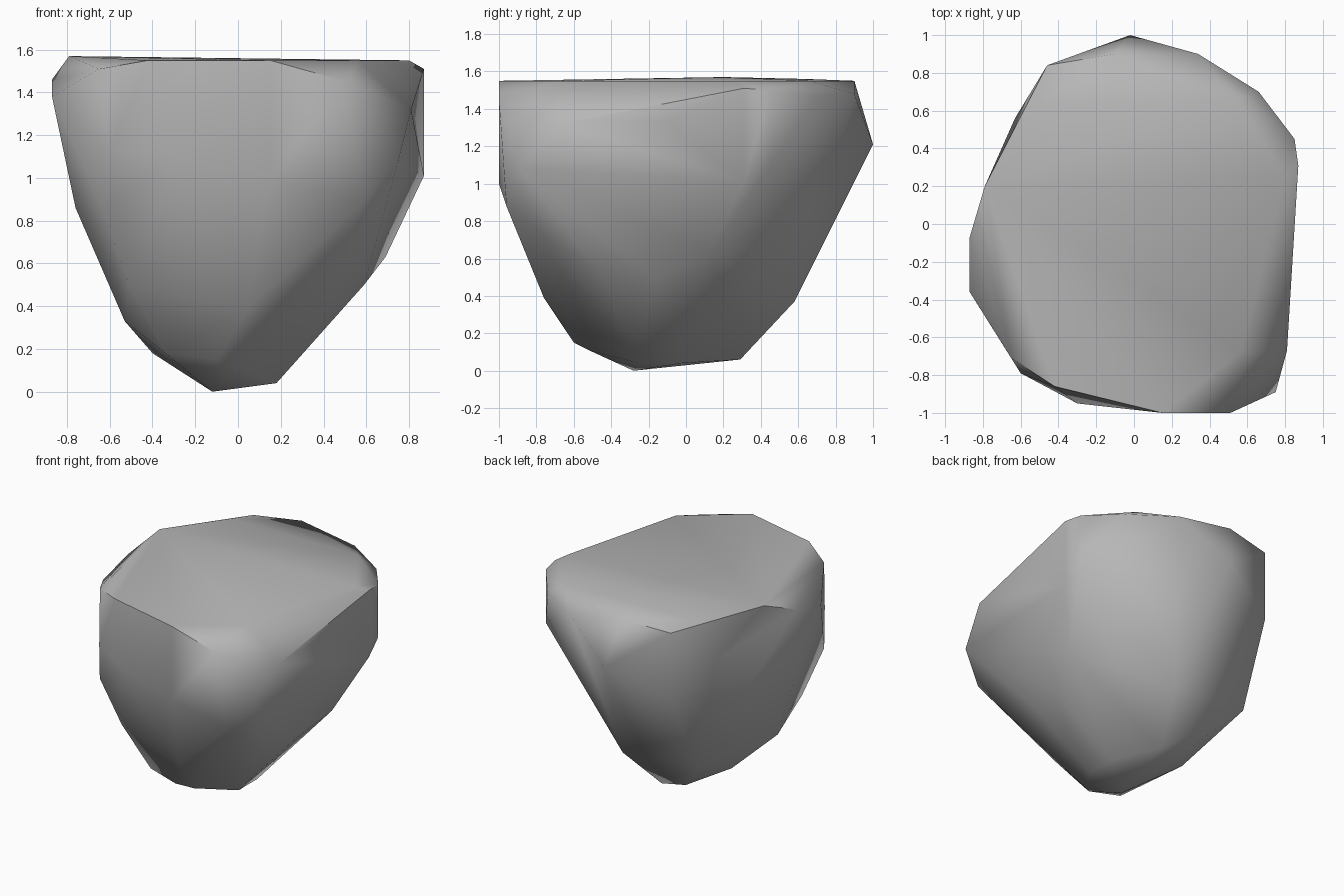
import bpy
import bmesh
import math
from mathutils import Vector

# Remove the default cube
default_cube = bpy.data.objects.get("Cube")
if default_cube:
    bpy.data.objects.remove(default_cube, do_unlink=True)


def make_material(name, colour):
    material = bpy.data.materials.new(name)
    material.use_nodes = True
    material.diffuse_color = colour
    shader = material.node_tree.nodes["Principled BSDF"]
    shader.inputs["Base Color"].default_value = colour
    shader.inputs["Roughness"].default_value = 0.9
    return material


def make_boulder(name, corners, hollow, hollow_depth, material):
    """Wrap a tight faceted skin around the corner points, then press in one corner."""
    mesh = bpy.data.meshes.new(name)
    bm = bmesh.new()
    for corner in corners + [hollow]:
        bm.verts.new(corner)
    hull = bmesh.ops.convex_hull(bm, input=bm.verts[:])
    unused = {item for key in ("geom_interior", "geom_unused") for item in hull[key]
              if isinstance(item, bmesh.types.BMVert)}
    bmesh.ops.delete(bm, geom=list(unused), context="VERTS")
    pressed = min(bm.verts, key=lambda vert: (vert.co - Vector(hollow)).length)
    pressed.co.x -= hollow_depth
    bmesh.ops.recalc_face_normals(bm, faces=bm.faces[:])
    bm.to_mesh(mesh)
    bm.free()
    mesh.materials.append(material)
    boulder = bpy.data.objects.new(name, mesh)
    bpy.context.collection.objects.link(boulder)
    return boulder


# Flat crown outline, all at one height
crown_height = 1.55
crown = [(x, y, crown_height) for x, y in (
    (.56, -.68), (.8, .25), (.54, .66), (-.1, .9), (-.42, -.86), (.15, -1))]

# Chipped rim around the crown
rim = [(-.79, .2, 1.57), (-.5, .64, 1.56), (-.46, .84, 1.52), (-.87, -.07, 1.46),
       (-.87, -.36, 1.38), (-.65, -.71, 1.51), (.51, -1, 1.45), (.81, -.67, 1.32),
       (.87, .31, 1.51), (.85, .45, 1.5), (.66, .7, 1.47), (.34, .9, 1.48)]

# Widest part of the sides
sides = [(-.02, 1, 1.21), (.85, .45, 1.1), (.87, .31, 1.01), (.75, -.89, 1.08),
         (.58, -.96, .88), (.15, -1, 1), (-.3, -.95, 1.1), (-.6, -.79, 1.13),
         (-.63, -.74, .85), (-.76, -.2, .86), (-.46, .84, 1), (-.63, .56, 1.25)]

# Tapering underside
underside = [(.69, .13, .63), (.59, -.17, .5), (.52, -.45, .52), (.12, .58, .37),
             (-.5, .56, .42), (-.53, -.33, .33), (-.51, -.65, .5), (.05, -.76, .39)]

# Small foot the boulder stands on
foot = [(-.34, -.55, .18), (-.1, -.6, .15), (0, -.52, .11), (-.12, -.28, 0),
        (.18, -.25, .04), (.18, -.03, .04), (0, .29, .06), (-.2, .29, .1),
        (-.4, .03, .18)]

# Shallow hollow on the left side
hollow = (.86, -.12, 1.33)

stone = make_material("grey stone", (.47, .47, .47, 1))
boulder = make_boulder("boulder", crown + rim + sides + underside + foot,
                       hollow, .04, stone)

# Soft shading over the broad facets
bpy.ops.object.select_all(action="DESELECT")
boulder.select_set(True)
bpy.context.view_layer.objects.active = boulder
bpy.ops.object.shade_smooth_by_angle(angle=math.radians(60))
